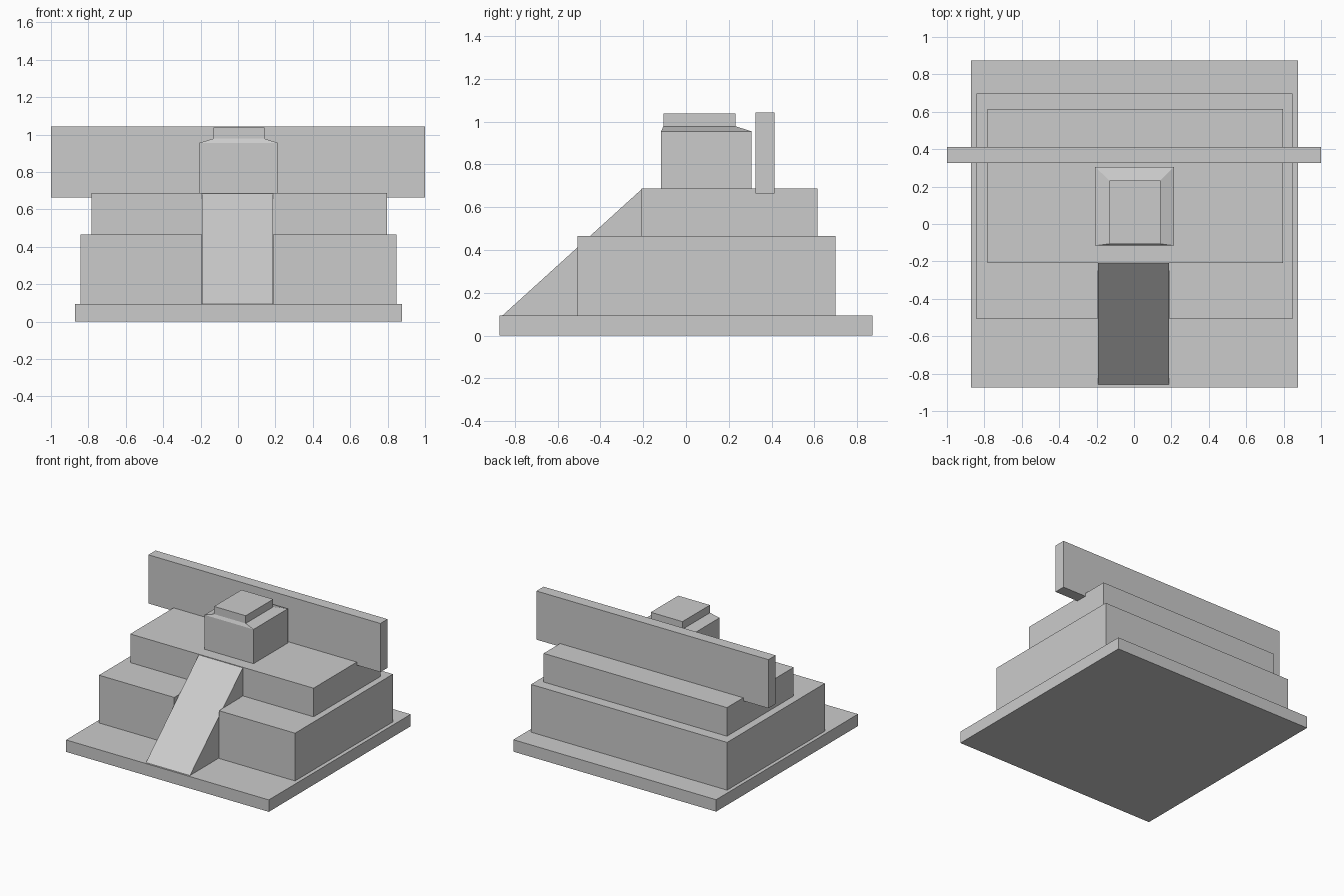
import bpy

cube = bpy.data.objects.get("Cube")
if cube:
    bpy.data.objects.remove(cube, do_unlink=True)

stone = bpy.data.materials.new("grey stone")
stone.use_nodes = True
GREY = (0.6, 0.6, 0.6, 1)
stone.diffuse_color = GREY
stone.node_tree.nodes["Principled BSDF"].inputs["Base Color"].default_value = GREY


def loft(name, sections):
    """Join matching rings of points with side faces and cap both ends."""
    n = len(sections[0])
    verts = [p for ring in sections for p in ring]
    faces = [tuple(reversed(range(n))), tuple(range(len(verts) - n, len(verts)))]
    for s in range(len(sections) - 1):
        a, b = s * n, (s + 1) * n
        for i in range(n):
            j = (i + 1) % n
            faces.append((a + i, a + j, b + j, b + i))
    mesh = bpy.data.meshes.new(name)
    mesh.from_pydata(verts, [], faces)
    mesh.materials.append(stone)
    obj = bpy.data.objects.new(name, mesh)
    bpy.context.collection.objects.link(obj)
    return obj


def rect(x0, x1, y0, y1, z):
    return [(x0, y0, z), (x1, y0, z), (x1, y1, z), (x0, y1, z)]


def block(name, x0, x1, y0, y1, z0, z1):
    return loft(name, [rect(x0, x1, y0, y1, z) for z in (z0, z1)])


BASE_TOP, LOWER_TOP, UPPER_TOP = 0.093, 0.465, 0.688
RAMP_L, RAMP_R = -0.192, 0.187

# Ground slab and upper terrace
block("base_slab", -0.871, 0.877, -0.873, 0.873, 0, BASE_TOP)
block("upper_terrace", -0.783, 0.797, -0.208, 0.614, LOWER_TOP, UPPER_TOP)

# Lower terrace, notched at the front where the ramp passes through
outline = [(-0.843, -0.507), (RAMP_L - 0.003, -0.507), (RAMP_L - 0.003, -0.25),
           (RAMP_R + 0.003, -0.25), (RAMP_R + 0.003, -0.507), (0.847, -0.507),
           (0.847, 0.698), (-0.843, 0.698)]
loft("lower_terrace", [[(x, y, z) for x, y in outline] for z in (BASE_TOP, LOWER_TOP)])

# Sloping ramp
wedge = [(-0.859, BASE_TOP), (-0.203, BASE_TOP), (-0.203, UPPER_TOP)]
loft("ramp", [[(x, y, z) for y, z in wedge] for x in (RAMP_L, RAMP_R)])

# Shrine: box, shallow hipped shoulder and raised cap
cap = (-0.132, 0.141, -0.106, 0.232)
loft("shrine", [rect(-0.208, 0.215, -0.116, 0.306, UPPER_TOP),
                rect(-0.208, 0.215, -0.116, 0.306, 0.955),
                rect(*cap, 0.978), rect(*cap, 1.038)])

# Long wall standing behind the shrine
block("back_wall", -1, 1, 0.325, 0.413, 0.664, 1.043)
